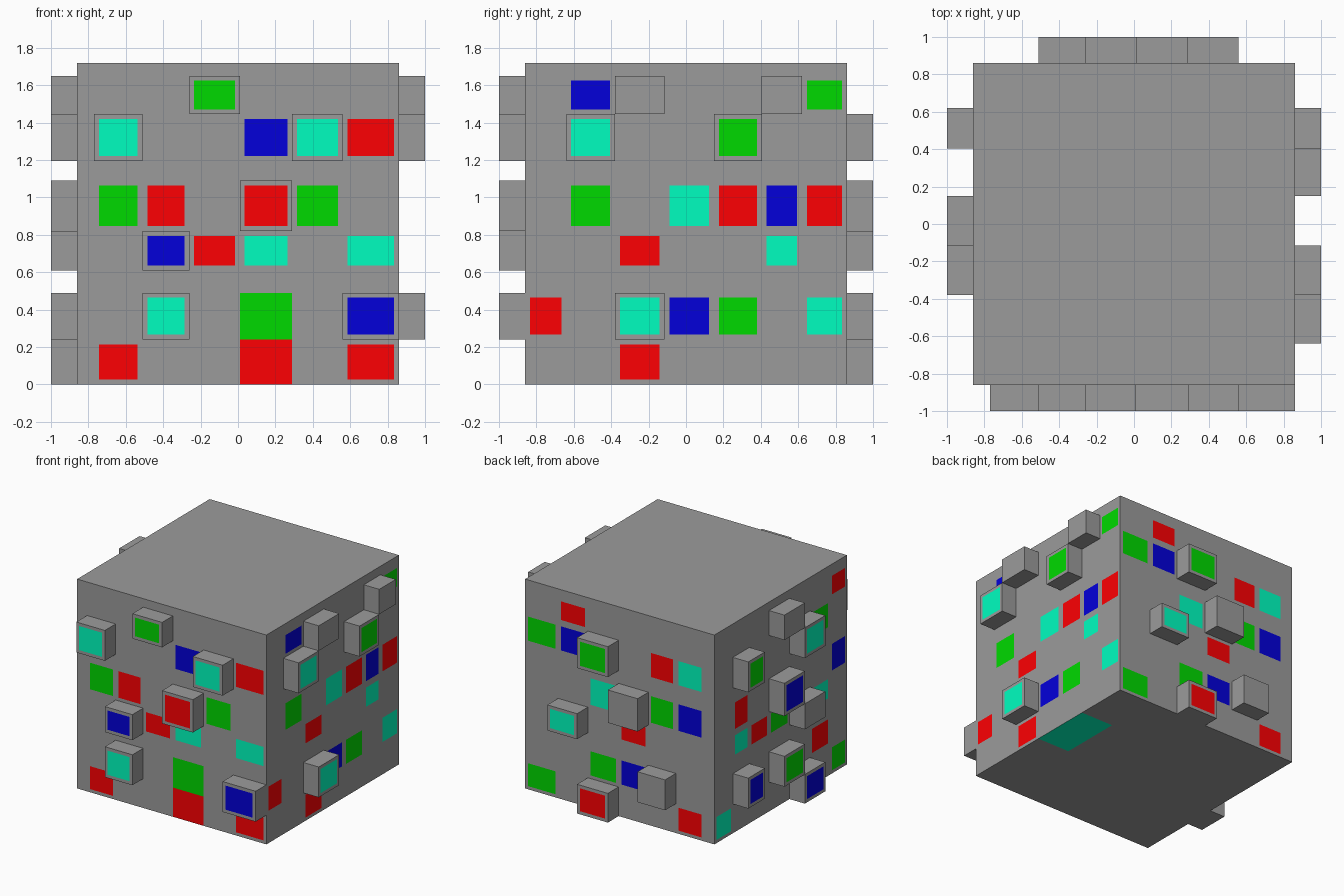
import bpy, bmesh
from mathutils import Vector

if "Cube" in bpy.data.objects:
    bpy.data.objects.remove(bpy.data.objects["Cube"])

HALF, HEIGHT, DEPTH, RIM = 0.86, 1.72, 0.14, 0.026
X_COLS = [-0.77, -0.51, -0.26, 0.01, 0.29, 0.56, HALF]
Y_COLS = [-HALF, -0.64, -0.38, -0.115, 0.15, 0.405, 0.62, HALF]
ROWS = [(1.445, 1.65), (1.195, 1.445), (0.82, 1.09), (0.61, 0.82), (0.24, 0.49), (0, 0.24)]

COLOURS = {
    'r': ("red", (1.0, 0.0, 0.001, 1)),
    'g': ("green", (0.0, 0.7, 0.0, 1)),
    'b': ("blue", (0.001, 0.0, 0.7, 1)),
    'a': ("aqua", (0.0, 1.0, 0.53, 1)),
}
GREY = (0.33, 0.33, 0.33, 1)
KEYS = list(COLOURS)

# Wall layouts, top row first, columns along increasing x or y.
# lower case: flush window, upper case: projecting box with window,
# '#': plain box, '1' / '2': full-cell door halves
WALLS = [
    (Vector((0, -1, 0)), ["..G...", "A..bAr", "gr.Rg.", ".Bra.a", ".A.1.B", "r..2.r"]),
    (Vector((0, 1, 0)), ["....r.", "ar.Gbg", "bg#a..", "..r.A.", ".#bg..", "r..R.g"]),
    (Vector((1, 0, 0)), [".b#..#g", ".A..G..", ".g.arbr", "..r..a.", "r.Abg.a", "..r...."]),
    (Vector((-1, 0, 0)), ["r..#...", ".gA..G.", "b..B.r.", ".a#gra.", ".r.G.B.", "g.B...a"]),
]


def slot(values, v):
    """Index of the interval that holds v, or None."""
    for i in range(len(values) - 1):
        if values[i] < v < values[i + 1]:
            return i


def symbol(face):
    """Layout symbol for a cell of the block."""
    c, n = face.calc_center_median(), face.normal
    if n.z < -0.9:  # coloured patch under the floor
        return '3' if c.x > 0.56 and -0.115 < c.y < 0.405 else '.'
    for direction, layout in WALLS:
        if n.dot(direction) > 0.9:
            col = slot(X_COLS, c.x) if direction.y else slot(Y_COLS, c.y)
            row = next((i for i, (a, b) in enumerate(ROWS) if a < c.z < b), None)
            if col is not None and row is not None:
                return layout[row][col]
    return '.'


# Block, cut into a grid of cells
bm = bmesh.new()
bmesh.ops.create_cube(bm, size=HEIGHT)
bmesh.ops.translate(bm, vec=(0, 0, HALF), verts=bm.verts)
z_cuts = sorted({z for pair in ROWS for z in pair if z > 0})
for axis, cuts in (((1, 0, 0), X_COLS[:-1]), ((0, 1, 0), Y_COLS[1:-1]), ((0, 0, 1), z_cuts)):
    for d in cuts:
        bmesh.ops.bisect_plane(bm, geom=bm.verts[:] + bm.edges[:] + bm.faces[:],
                               plane_co=Vector(axis) * d, plane_no=axis)
bm.normal_update()

# Boxes and windows
cells = [(f, symbol(f), f.normal.copy()) for f in bm.faces]
for face, sym, normal in cells:
    if sym == '.':
        continue
    if sym in '123':
        face.material_index = 1 + KEYS.index({'1': 'g', '2': 'r', '3': 'a'}[sym])
        continue
    if sym == '#' or sym.isupper():
        face = bmesh.ops.extrude_discrete_faces(bm, faces=[face])['faces'][0]
        bmesh.ops.translate(bm, vec=normal * DEPTH, verts=face.verts)
        face.normal_update()
    if sym != '#':
        bmesh.ops.inset_individual(bm, faces=[face], thickness=RIM, use_even_offset=True)
        face.material_index = 1 + KEYS.index(sym.lower())


# One object for the grey block, one for each window colour
def make_part(name, index, label, rgba):
    part = bm.copy()
    bmesh.ops.delete(part, geom=[f for f in part.faces if f.material_index != index],
                     context='FACES')
    for f in part.faces:
        f.material_index = 0
    mesh = bpy.data.meshes.new(name)
    part.to_mesh(mesh)
    part.free()
    material = bpy.data.materials.new(label)
    material.diffuse_color = rgba
    material.use_nodes = True
    material.node_tree.nodes["Principled BSDF"].inputs["Base Color"].default_value = material.diffuse_color
    mesh.materials.append(material)
    bpy.context.collection.objects.link(bpy.data.objects.new(name, mesh))


make_part("block_with_boxes", 0, "grey", GREY)
for i, (label, rgba) in enumerate(COLOURS.values()):
    make_part(label + "_windows", i + 1, label, rgba)
bm.free()
